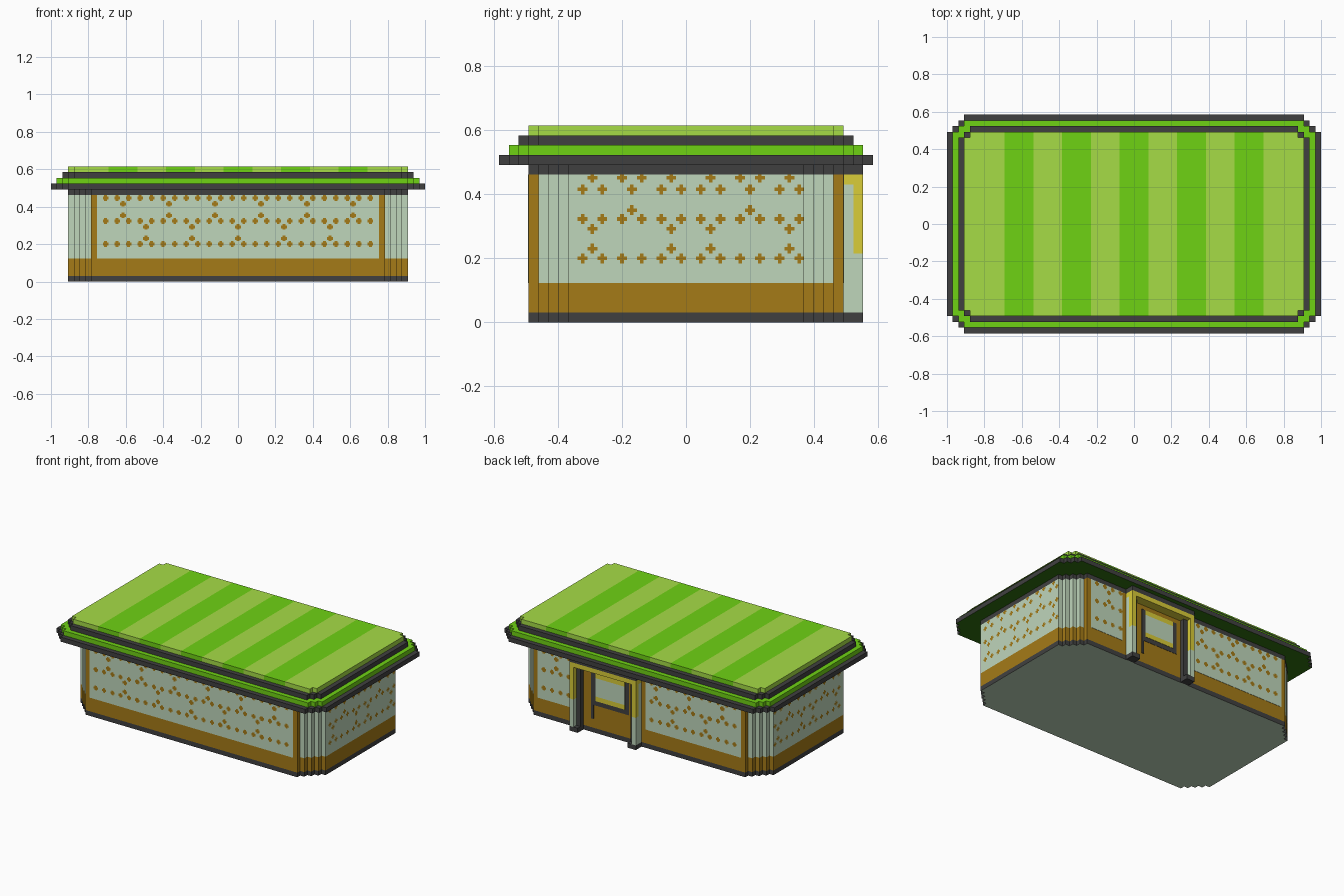
import bpy, bmesh
from mathutils import Vector

if "Cube" in bpy.data.objects:
    bpy.data.objects.remove(bpy.data.objects["Cube"], do_unlink=True)

V = 2 / 65  # one block


def material(name, hex_code):
    rgb = [int(hex_code[i:i + 2], 16) / 255 for i in (0, 2, 4)]
    lin = [c / 12.92 if c <= 0.04045 else ((c + 0.055) / 1.055) ** 2.4 for c in rgb]
    m = bpy.data.materials.new(name)
    m.use_nodes = True
    m.diffuse_color = (*lin, 1)
    m.node_tree.nodes["Principled BSDF"].inputs["Base Color"].default_value = (*lin, 1)
    return m


DARK = material("charcoal", "404040")
BROWN = material("brown", "A57B17")
PALE = material("pale sage", "BFD6BB")
YELLOW = material("mustard", "DACD38")
GREEN = material("leaf green", "6FD214")
LIGHT = material("light green", "A6DC46")
SHADE = material("deep green", "307010")


def finish(name, bm, mats, rule=None):
    bm.normal_update()
    if rule:
        for f in bm.faces:
            f.material_index = rule(f.calc_center_median() / V, f.normal)
    mesh = bpy.data.meshes.new(name)
    bm.to_mesh(mesh)
    bm.free()
    for m in mats:
        mesh.materials.append(m)
    ob = bpy.data.objects.new(name, mesh)
    bpy.context.collection.objects.link(ob)
    return ob


def slab(name, steps, z0, z1, mats, rule=None, cuts=()):
    """Upright prism with stepped corners; steps run from the side to the front."""
    q = []
    for i, (x, y) in enumerate(steps):
        q.append((x, y))
        if i + 1 < len(steps):
            q.append((steps[i + 1][0], y))
    ring = (q + [(-x, y) for x, y in reversed(q)]
            + [(-x, -y) for x, y in q] + [(x, -y) for x, y in reversed(q)])
    bm = bmesh.new()
    base = bm.faces.new([bm.verts.new((x * V, y * V, z0 * V)) for x, y in ring])
    top = bmesh.ops.extrude_face_region(bm, geom=[base], use_keep_orig=True)["geom"]
    bmesh.ops.translate(bm, vec=(0, 0, (z1 - z0) * V),
                        verts=[g for g in top if isinstance(g, bmesh.types.BMVert)])
    bmesh.ops.recalc_face_normals(bm, faces=bm.faces)
    for x in cuts:
        bmesh.ops.bisect_plane(bm, geom=bm.verts[:] + bm.edges[:] + bm.faces[:],
                               plane_co=(x * V, 0, 0), plane_no=(1, 0, 0))
    return finish(name, bm, mats, rule)


def box(name, x, y, z, mat):
    bm = bmesh.new()
    bmesh.ops.create_cube(bm, size=1)
    for v in bm.verts:
        v.co = [(a + b) / 2 * V + c * (b - a) * V for (a, b), c in zip((x, y, z), v.co)]
    return finish(name, bm, [mat])


# Walls: floor, skirting and upper wall with brown corner posts
BODY = [(29.5 - i, 12 + i) for i in range(5)]
slab("foundation", BODY, 0, 1, [DARK, PALE], lambda c, n: int(n.z < -0.5))
slab("lower_wall", BODY, 1, 4, [BROWN])
slab("upper_wall", BODY, 4, 15, [PALE, BROWN],
     lambda c, n: int(abs(c.y) > 15.2 and abs(c.x) < 25.6))
slab("wall_cap", BODY, 15, 16, [DARK])

# Roof tiers and striped top
slab("eave", [(32.5, 16), (31.5, 17), (30.5, 18), (29.5, 19)], 16, 17, [DARK, SHADE],
     lambda c, n: int(n.z < -0.5))
slab("roof_green_tier", [(31.5, 16), (30.5, 17), (29.5, 18)], 17, 18, [GREEN])
slab("roof_dark_tier", [(30.5, 15), (29.5, 16), (28.5, 17)], 18, 19, [DARK])
slab("roof_top", [(29.5, 15), (28.5, 16)], 19, 20, [LIGHT, GREEN],
     lambda c, n: int((c.x + 2.5) % 10 < 5 and abs(c.x) < 22.5),
     [s + e for s in range(-20, 21, 10) for e in (-2.5, 2.5)])

# Pale panels set on the long walls
T = 0.06
PANELS = {"front_panel": (-24.5, 24.5, -1), "back_panel_wide": (-24.5, -1.5, 1),
          "back_panel_narrow": (16.5, 24.5, 1)}
for name, (x0, x1, s) in PANELS.items():
    box(name, (x0, x1), sorted((16 * s, (16 + T) * s)), (4, 15), PALE)

# Flower pattern: (pair heights, single heights) for the two alternating motifs
LONG = {"A": ((6.5, 10.5, 14.5), (7.5, 9.5)), "B": ((6.5, 10.5, 14.5), (11.5, 13.5))}
END = {"A": ((6.5, 10.5, 13.5), (7.5, 9.5, 14.7)), "B": ((6.5, 10.5, 14.7), (11.4, 13.5))}


def flowers(name, u, dist, columns, motifs, spans, arm):
    u = Vector(u)
    n = u.cross(Vector((0, 0, 1)))
    bm = bmesh.new()
    a, h = arm, 0.5
    for kind, pos in columns:
        pairs, singles = motifs[kind]
        spots = [(pos + d, z) for z in pairs for d in (-1, 1)] + [(pos, z) for z in singles]
        for s, z in spots:
            if not any(lo <= s - h and s + h <= hi for lo, hi in spans):
                continue
            for s0, s1, z0, z1 in ((-h, h, -a, a), (-a, a, a, h), (-a, a, -h, -a)):
                bm.faces.new([bm.verts.new((n * dist + u * (s + p)
                                            + Vector((0, 0, min(z + q, 15)))) * V)
                              for p, q in ((s0, z0), (s1, z0), (s1, z1), (s0, z1))])
    finish(name, bm, [BROWN])


long_cols = [("AB"[i % 2], 4 * i) for i in range(-6, 7)]
end_cols = list(zip("ABAABA", (-9.5, -5.5, -1.5, 2.5, 6.5, 10.5)))
flowers("front_flowers", (1, 0, 0), 16.1, long_cols, LONG, [(-24, 24)], 0.25)
flowers("back_flowers", (-1, 0, 0), 16.1, long_cols, LONG, [(1.5, 24), (-24, -16.5)], 0.25)
flowers("left_flowers", (0, 1, 0), 29.54, end_cols, END, [(-12, 12)], 0.18)
flowers("right_flowers", (0, -1, 0), 29.54, [(k, -p) for k, p in end_cols], END,
        [(-12, 12)], 0.18)

# Porch: mirrored pillars, jambs and feet around the door centre
C = 7.5
for side, s in (("left", 1), ("right", -1)):
    def span(a, b):
        return sorted((C + s * a, C + s * b))
    box(side + "_pillar_foot", span(6, 8), (16, 18), (0, 1), DARK)
    box(side + "_door_jamb", span(6, 7), (16, 17), (1, 14), DARK)
    box(side + "_pillar_core", span(7, 8), (16, 17), (1, 14), PALE)
    box(side + "_pillar_lower", span(7, 8), (17, 18), (1, 7), PALE)
    box(side + "_pillar_upper", span(7, 8), (17, 18), (7, 14), YELLOW)
box("porch_lintel", (-0.5, 15.5), (16, 18), (14, 15), YELLOW)
box("porch_cap", (-0.5, 15.5), (16, 18), (15, 16), DARK)

# Door details as thin plates
box("door_window_frame", (2.5, 11.5), (16, 16.06), (6, 13), DARK)
box("door_window_glass", (3.5, 10.5), (16, 16.12), (8, 12), PALE)
for name, z in (("door_upper_trim", 12), ("door_lower_trim", 7)):
    box(name, (3.5, 10.5), (16, 16.12), (z, z + 1), YELLOW)
box("door_handle", (11, 11.5), (16, 16.2), (3, 13), DARK)
